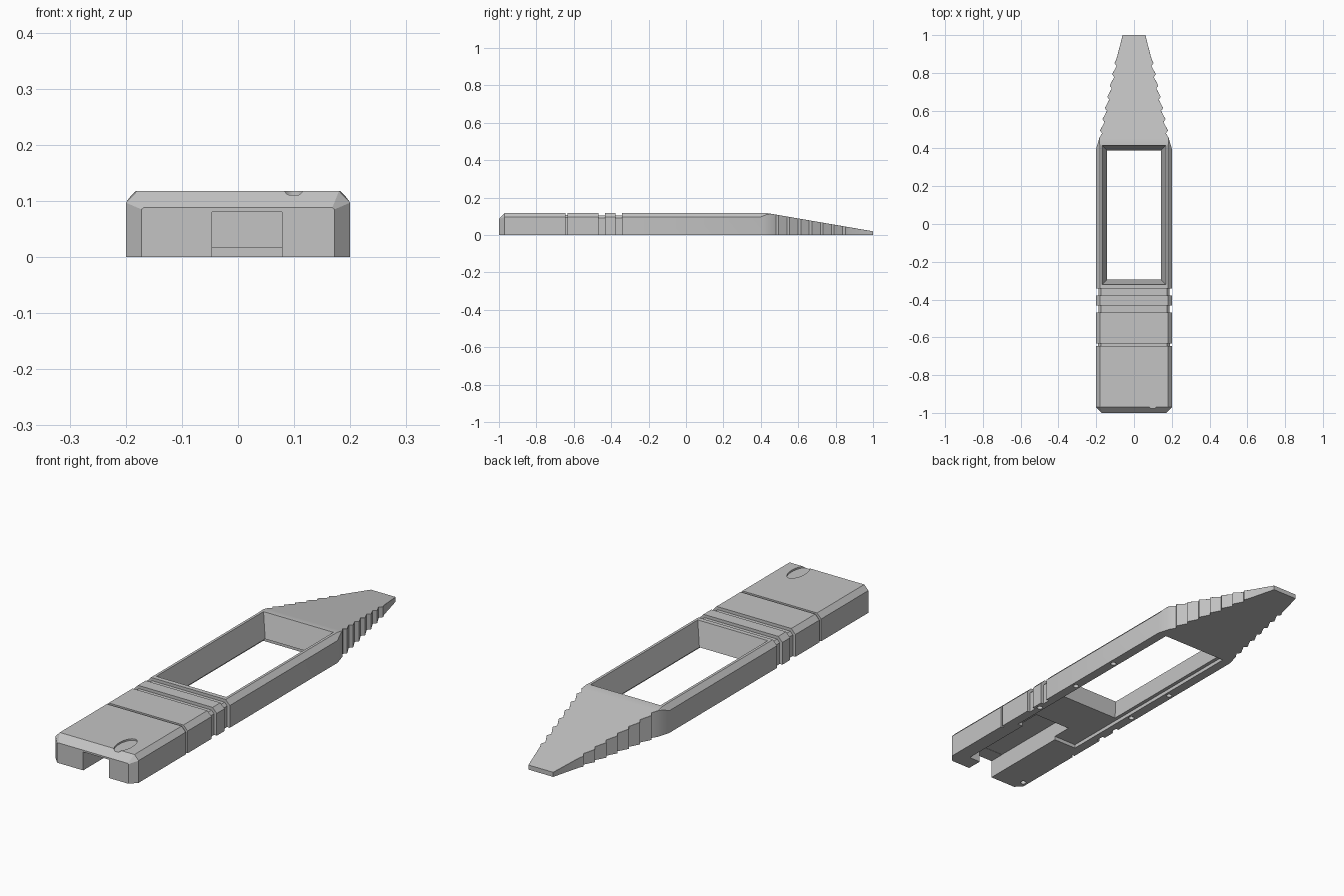
import bpy, bmesh, math
from mathutils import Matrix

cube = bpy.data.objects.get("Cube")
if cube:
    bpy.data.objects.remove(cube, do_unlink=True)

grey = bpy.data.materials.new("plain grey")
grey.use_nodes = True
colour = (0.55, 0.55, 0.55, 1)
grey.diffuse_color = colour
grey.node_tree.nodes["Principled BSDF"].inputs["Base Color"].default_value = colour


def make_object(name, bm):
    bmesh.ops.recalc_face_normals(bm, faces=bm.faces)
    mesh = bpy.data.meshes.new(name)
    bm.to_mesh(mesh)
    bm.free()
    mesh.materials.append(grey)
    obj = bpy.data.objects.new(name, mesh)
    bpy.context.scene.collection.objects.link(obj)
    return obj


def loft(name, rings):
    """Skin a list of closed rings and cap both ends."""
    bm = bmesh.new()
    rows = [[bm.verts.new(p) for p in ring] for ring in rings]
    for a, b in zip(rows, rows[1:]):
        for i in range(len(a)):
            j = (i + 1) % len(a)
            bm.faces.new((a[i], a[j], b[j], b[i]))
    bm.faces.new(rows[0])
    bm.faces.new(rows[-1])
    return make_object(name, bm)


def section(y, side, top, shoulder, height):
    """Chamfered cross-section, flat on the ground."""
    right = [(side, y, 0), (side, y, shoulder), (top, y, height)]
    return right + [(-x, y, z) for x, y, z in reversed(right)]


def full(y, inset=0.0):
    return section(y, 0.2 - inset, 0.18 - inset * 0.4, 0.097 - inset * 0.4, 0.118 - inset)


def rect(x0, x1, y0, y1, z):
    return [(x0, y0, z), (x1, y0, z), (x1, y1, z), (x0, y1, z)]


def box_cutter(name, x0, x1, y0, y1, top):
    return loft(name, [rect(x0, x1, y0, y1, -0.05), rect(x0, x1, y0, y1, top)])


def round_cutter(name, x, y, z, rx, ry, depth, sides):
    bm = bmesh.new()
    bmesh.ops.create_cone(bm, cap_ends=True, segments=sides, radius1=1, radius2=1, depth=1,
                          matrix=Matrix.Translation((x, y, z)) @ Matrix.Diagonal((rx, ry, depth, 1)))
    return make_object(name, bm)


# Body: chamfered front end, then grooves wrapping the handle
rings = [section(-1, 0.172, 0.168, 0.085, 0.088), full(-0.97)]
for start, end, depth in ((-0.645, -0.633, 0.010), (-0.468, -0.432, 0.013), (-0.378, -0.342, 0.013)):
    rings += [full(start), full(start, depth), full(end, depth), full(end)]
rings += [full(0.40), section(0.43, 0.191, 0.182, 0.109, 0.118)]


# Wedge nose with serrated sides
def nose(y, side):
    z = 0.118 - (y - 0.43) * 0.172
    return section(y, side, side - 0.0005, z - 0.0005, z)


rings.append(nose(0.455, 0.184))
for i in range(7):
    y = 0.48 + 0.0595 * i
    line = 0.178 - 0.0128 * i
    rings += [nose(y, line - 0.009), nose(y + 0.015, line + 0.002)]
rings += [nose(0.87, 0.094), nose(1.0, 0.06)]
body = loft("handle_body", rings)


# Window with walls that flare upward
def window_ring(z):
    flare = (z - 0.016) * 0.26
    return rect(-0.142 - flare, 0.142 + flare, -0.295 - flare, 0.39 + flare, z)


cutters = [
    loft("window_cutter", [window_ring(-0.05), window_ring(0.16)]),
    # Underside recess, deep cavity and front mouth
    box_cutter("recess_cutter", -0.158, 0.158, -0.58, 0.40, 0.016),
    box_cutter("cavity_cutter", -0.046, 0.133, -0.93, -0.49, 0.081),
    box_cutter("mouth_cutter", -0.046, 0.078, -1.1, -0.9, 0.08),
    # Shallow thumb notch on top
    round_cutter("thumb_notch_cutter", 0.099, -0.915, 0.141, 0.032, 0.065, 0.06, 32),
]
# Small blind holes along the underside rims
for x, ys in ((0.178, (0.075, -0.173, -0.413)), (-0.178, (0.02, -0.23, -0.947))):
    for y in ys:
        cutters.append(round_cutter("rim_hole_cutter", x, y, 0, 0.012, 0.012, 0.04, 16))

for cutter in cutters:
    cutter.hide_render = True
    mod = body.modifiers.new(cutter.name, "BOOLEAN")
    mod.operation = "DIFFERENCE"
    mod.solver = "EXACT"
    mod.object = cutter

# Bake the cuts and drop the helpers
bpy.context.view_layer.update()
graph = bpy.context.evaluated_depsgraph_get()
cut_mesh = bpy.data.meshes.new_from_object(body.evaluated_get(graph))
body.modifiers.clear()
body.data = cut_mesh
for cutter in cutters:
    bpy.data.objects.remove(cutter, do_unlink=True)
cut_mesh.materials.clear()
cut_mesh.materials.append(grey)
for poly in cut_mesh.polygons:
    poly.material_index = 0

bpy.context.view_layer.objects.active = body
body.select_set(True)
bpy.ops.object.shade_smooth_by_angle(angle=math.radians(25))
